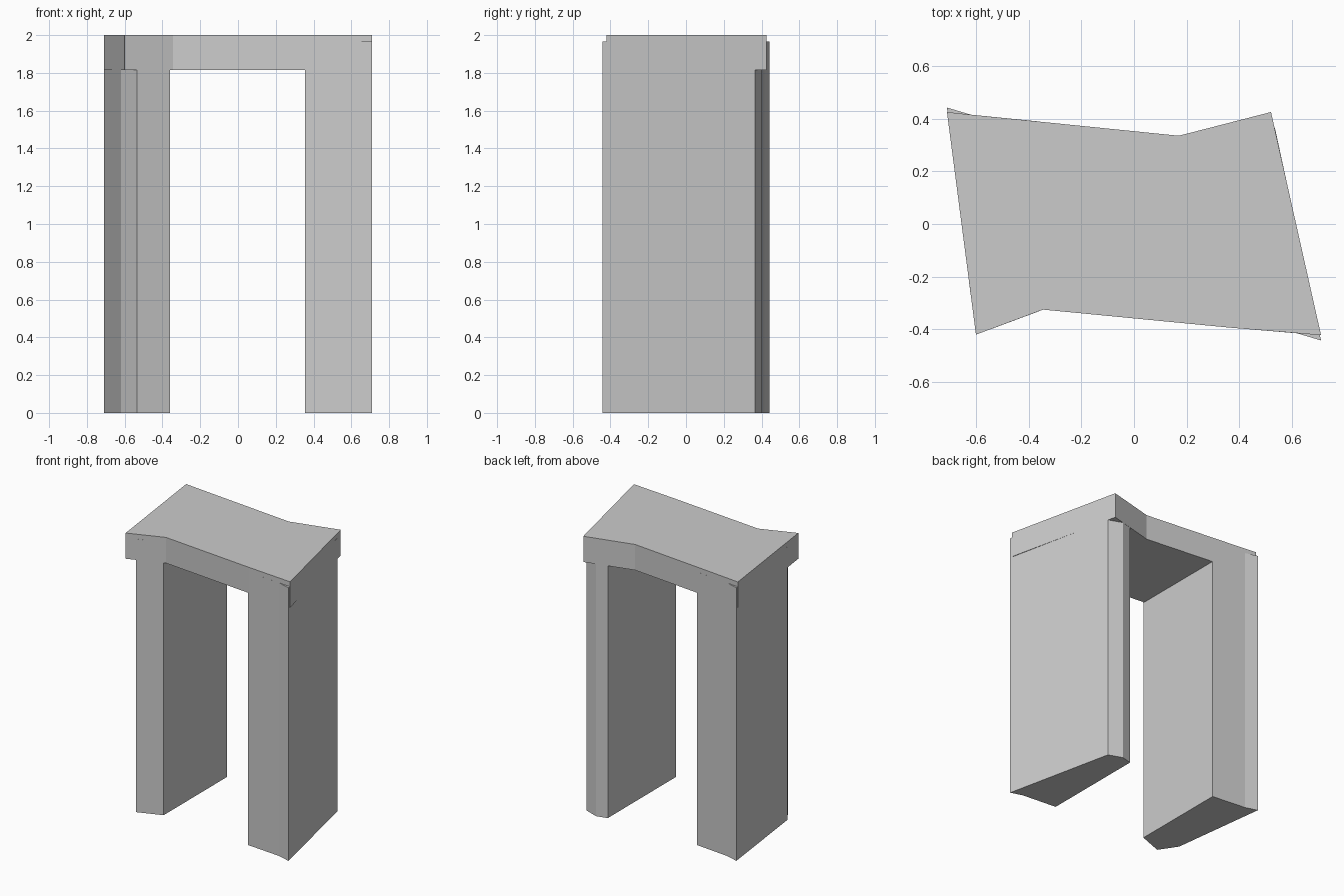
import bpy
import bmesh

if "Cube" in bpy.data.objects:
    bpy.data.objects.remove(bpy.data.objects["Cube"])


def prism(name, outline, z0, z1):
    """Extrude a flat outline (x, y) from z0 up to z1."""
    bm = bmesh.new()
    base = bm.faces.new([bm.verts.new((x, y, z0)) for x, y in outline])
    ext = bmesh.ops.extrude_face_region(bm, geom=[base], use_keep_orig=True)
    top = [v for v in ext["geom"] if isinstance(v, bmesh.types.BMVert)]
    bmesh.ops.translate(bm, verts=top, vec=(0, 0, z1 - z0))
    bmesh.ops.recalc_face_normals(bm, faces=bm.faces)
    mesh = bpy.data.meshes.new(name)
    bm.to_mesh(mesh)
    bm.free()
    obj = bpy.data.objects.new(name, mesh)
    bpy.context.collection.objects.link(obj)
    return obj


# Lintel slab with flared corners
prism("lintel", [(-0.60, -0.42), (-0.345, -0.325), (0.36, -0.393), (0.71, -0.422),
                 (0.52, 0.425), (0.17, 0.335), (-0.62, 0.415), (-0.71, 0.425)],
      1.815, 2.0)

# Uprights: the outer corners rise slightly past the underside of the lintel
prism("left_upright", [(-0.535, -0.396), (-0.36, -0.331), (-0.36, 0.389),
                       (-0.62, 0.415), (-0.71, 0.442), (-0.62, -0.268)],
      0.0, 1.965)
prism("right_upright", [(0.355, -0.3925), (0.62, -0.415), (0.71, -0.442),
                        (0.535, 0.365), (0.435, 0.402), (0.355, 0.382)],
      0.0, 1.965)
